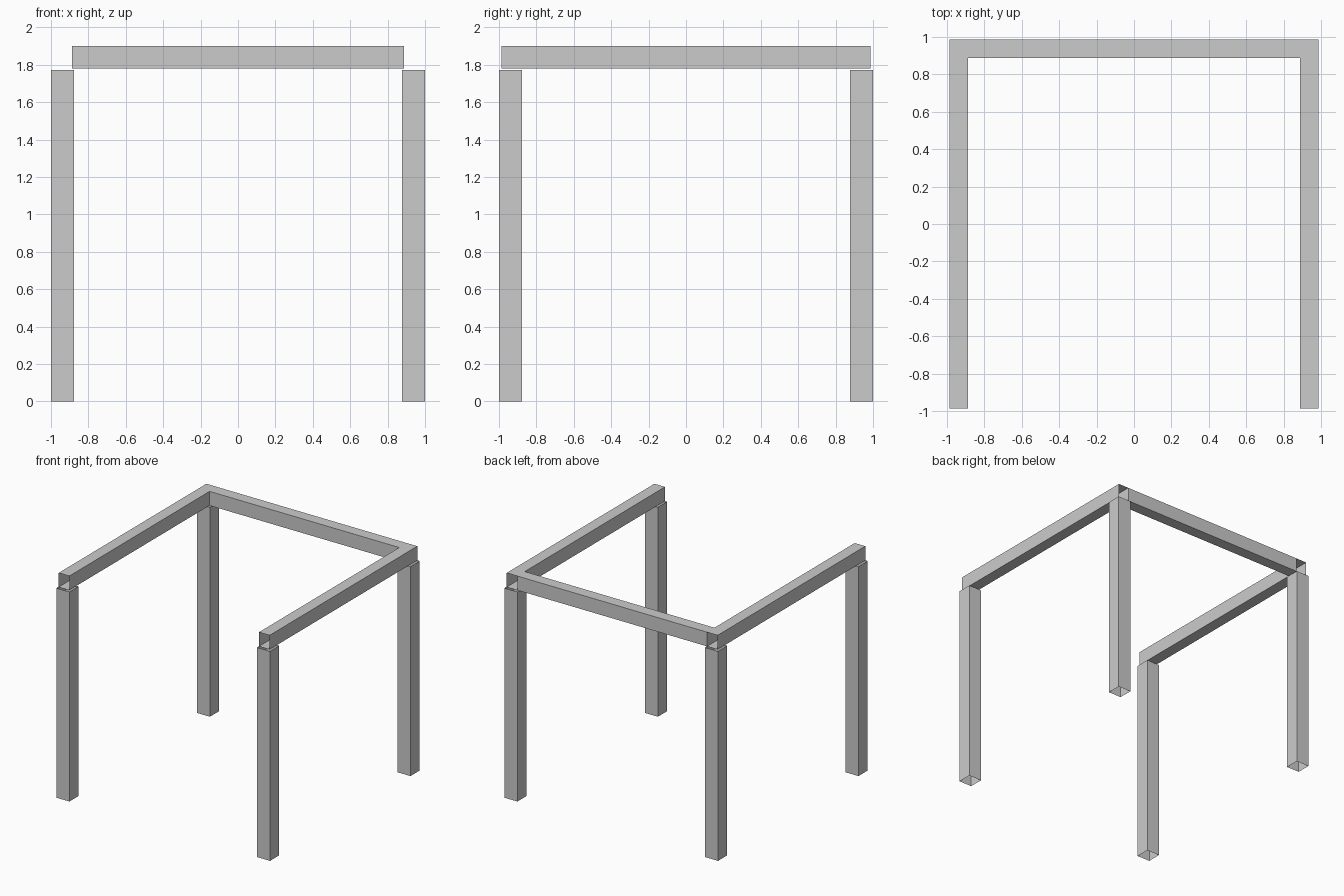
import bpy, bmesh

if "Cube" in bpy.data.objects:
    bpy.data.objects.remove(bpy.data.objects["Cube"])

AXES = "xyz"


def tube(name, lo, hi, axis):
    """Thin box tube between two corners, open at both ends along the axis."""
    bm = bmesh.new()
    bmesh.ops.create_cube(bm, size=1)
    for v in bm.verts:
        v.co = [lo[i] if v.co[i] < 0 else hi[i] for i in range(3)]
    bm.normal_update()
    k = AXES.index(axis)
    caps = [f for f in bm.faces if abs(f.normal[k]) > 0.9]
    bmesh.ops.delete(bm, geom=caps, context='FACES_ONLY')
    mesh = bpy.data.meshes.new(name)
    bm.to_mesh(mesh)
    bm.free()
    obj = bpy.data.objects.new(name, mesh)
    bpy.context.collection.objects.link(obj)
    return obj


OUT, IN = 0.987, 0.888          # beam outer and inner faces
Z0, Z1 = 1.78, 1.90             # beam underside and top
C, H = 0.939, 0.061             # post centre offset and half width

for side, sx in (("left", -1), ("right", 1)):
    # Corner posts
    for end, sy in (("front", -1), ("back", 1)):
        x, y = sx * C, sy * C
        tube(f"{end}_{side}_post", (x - H, y - H, 0), (x + H, y + H, 1.773), "z")
    # Side beams
    x0, x1 = sorted((sx * IN, sx * OUT))
    tube(f"{side}_beam", (x0, -OUT, Z0), (x1, OUT, Z1), "y")

# Back beam between the side beams
tube("back_beam", (-IN, IN, Z0), (IN, OUT, Z1), "x")
